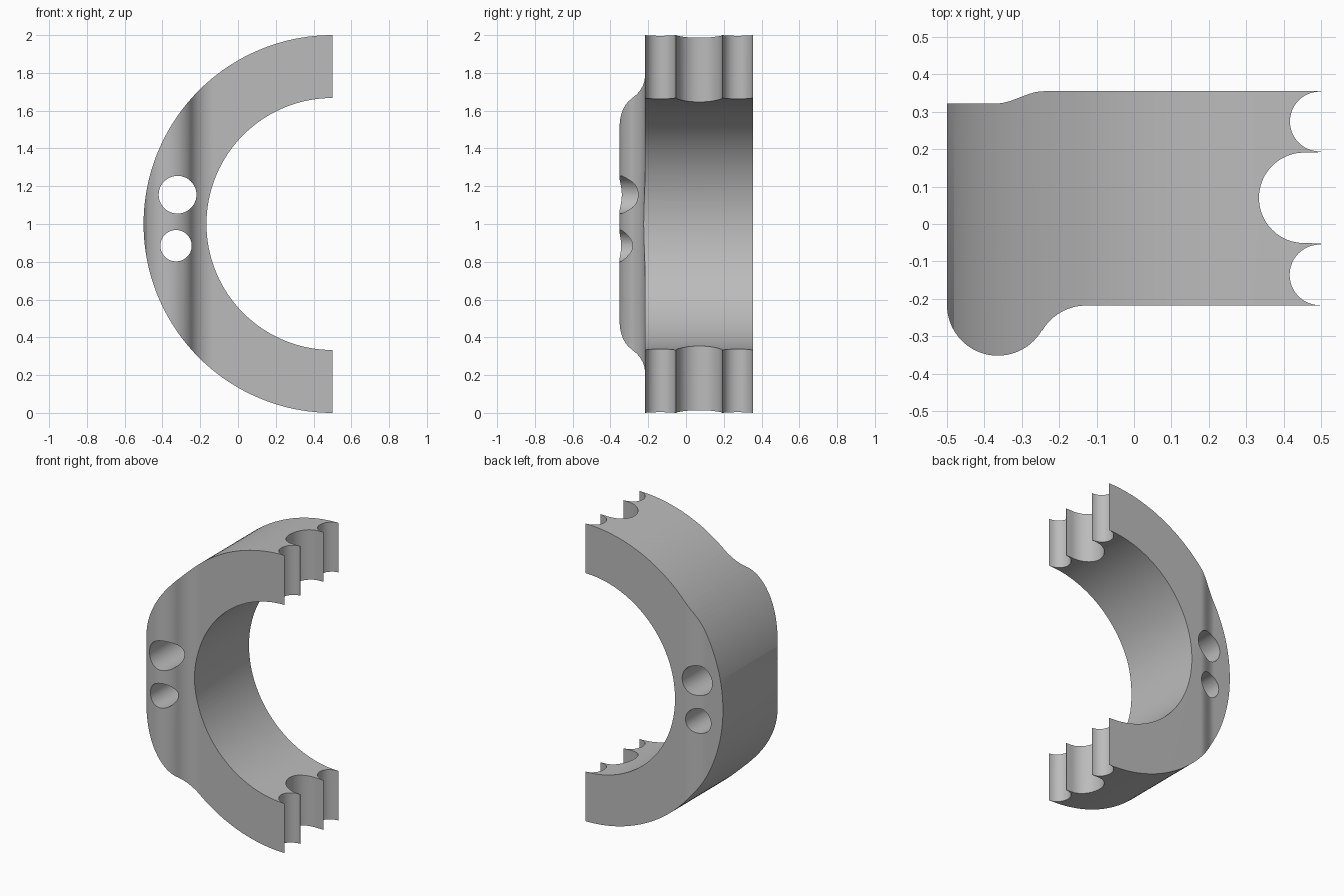
import bpy, bmesh
from math import sin, cos, pi, radians

cube = bpy.data.objects.get("Cube")
if cube:
    bpy.data.objects.remove(cube, do_unlink=True)

grey = bpy.data.materials.new("plain grey")
grey.use_nodes = True
colour = (0.5, 0.5, 0.5, 1)
grey.diffuse_color = colour
grey.node_tree.nodes["Principled BSDF"].inputs["Base Color"].default_value = colour


def arc(cx, cy, r, start, end, steps=24):
    """Points along a circular arc, angles in degrees."""
    angles = [radians(start + (end - start) * i / steps) for i in range(steps + 1)]
    return [(cx + r * cos(a), cy + r * sin(a)) for a in angles]


def make_object(name, bm):
    bmesh.ops.recalc_face_normals(bm, faces=bm.faces)
    mesh = bpy.data.meshes.new(name)
    bm.to_mesh(mesh)
    bm.free()
    obj = bpy.data.objects.new(name, mesh)
    mesh.materials.append(grey)
    bpy.context.collection.objects.link(obj)
    return obj


def extrude_profile(name, points, low, high):
    bm = bmesh.new()
    face = bm.faces.new([bm.verts.new((x, y, low)) for x, y in points])
    top = bmesh.ops.extrude_face_region(bm, geom=[face])["geom"]
    verts = [v for v in top if isinstance(v, bmesh.types.BMVert)]
    bmesh.ops.translate(bm, vec=(0, 0, high - low), verts=verts)
    return make_object(name, bm)


def rod(name, x, z, radius, sides):
    """Round cutter running front to back."""
    obj = extrude_profile(name, arc(0, 0, radius, 0, 360 - 360 / sides, sides - 1), -1, 1)
    obj.rotation_euler.x = pi / 2
    obj.location = (x, 0, z)
    return obj


def cut(target, cutter, operation):
    mod = target.modifiers.new("cut", "BOOLEAN")
    mod.object, mod.operation, mod.solver = cutter, operation, "EXACT"
    cutter.hide_render = True
    bpy.context.view_layer.update()
    bpy.context.view_layer.objects.active = target
    bpy.ops.object.modifier_apply(modifier=mod.name)
    bpy.data.objects.remove(cutter, do_unlink=True)


# Plan outline: rounded front lobe, fillet, scalloped ends, stepped back
back, front, tip = 0.355, -0.218, 0.5
outline = arc(-0.364, -0.216, 0.136, 180, 330, 30)
outline += arc(-0.128, -0.354, 0.136, 150, 90, 16)
outline += [(tip, front)]
outline += arc(0.497, -0.136, 0.081, 270, 90)
outline += [(tip, -0.054), (tip, -0.052)]
outline += arc(0.455, 0.07, 0.121, 270, 90)
outline += [(tip, 0.192), (tip, 0.194)]
outline += arc(0.497, 0.274, 0.08, 270, 90)
outline += [(tip, back)]
outline += [(-0.24 - 0.13 * t / 12, back - 0.0165 * (1 - cos(pi * t / 12))) for t in range(13)]
outline += [(-0.5, 0.322)]

# Half ring body
body = extrude_profile("half_ring_clamp", outline, -0.1, 2.1)
cut(body, rod("outer_round", 0.5, 1, 1, 192), "INTERSECT")
cut(body, rod("inner_bore", 0.5, 1, 0.667, 128), "DIFFERENCE")

# Two through holes
cut(body, rod("upper_hole", -0.32, 1.155, 0.1, 48), "DIFFERENCE")
cut(body, rod("lower_hole", -0.328, 0.885, 0.083, 48), "DIFFERENCE")

bpy.ops.object.select_all(action="DESELECT")
body.select_set(True)
bpy.context.view_layer.objects.active = body
bpy.ops.object.shade_smooth_by_angle(angle=radians(30))
